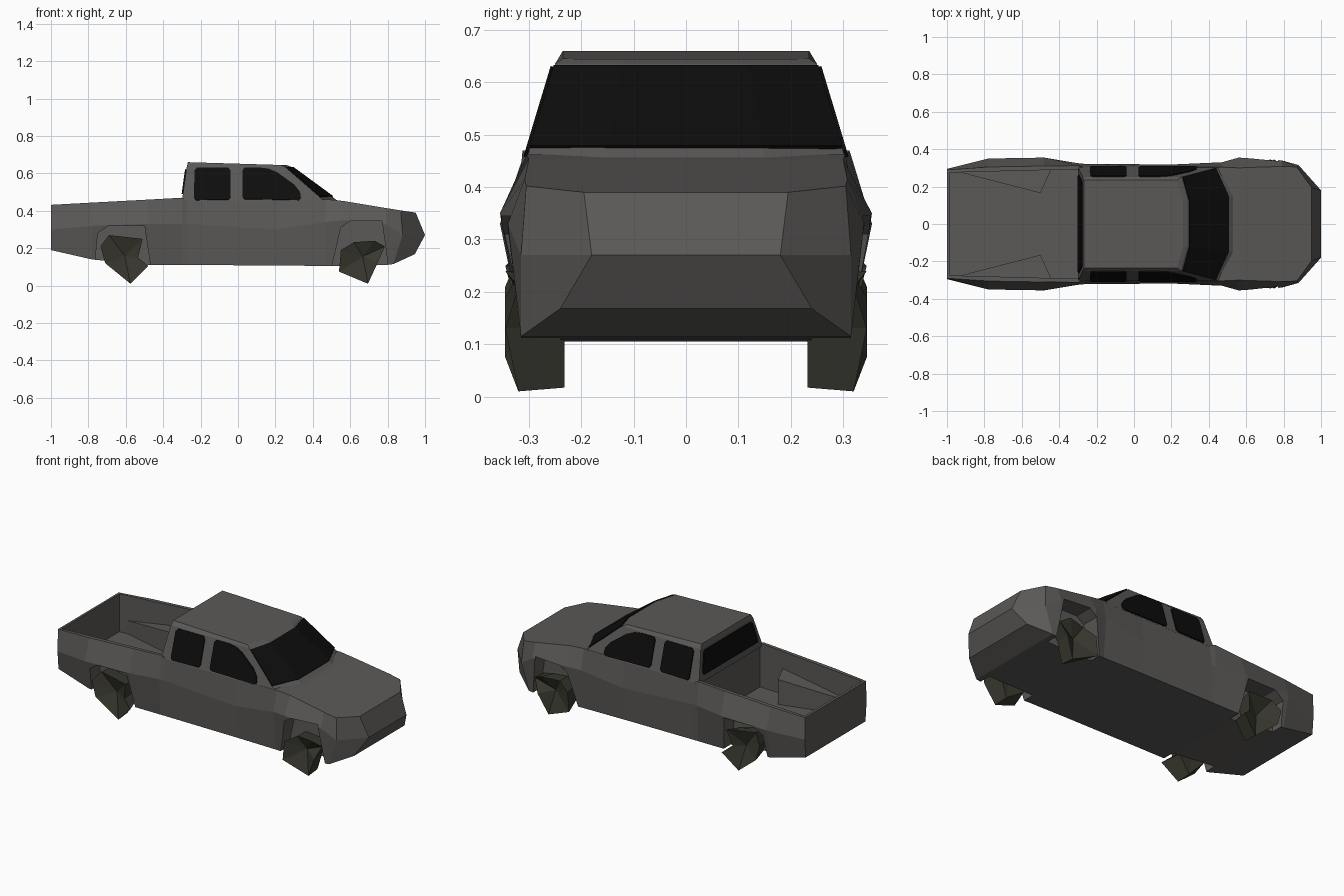
import bpy
import bmesh

cube = bpy.data.objects.get("Cube")
if cube:
    bpy.data.objects.remove(cube, do_unlink=True)


def material(name, r, g, b):
    m = bpy.data.materials.new(name)
    m.use_nodes = True
    m.diffuse_color = (r, g, b, 1)
    bsdf = next(n for n in m.node_tree.nodes if n.type == 'BSDF_PRINCIPLED')
    bsdf.inputs["Base Color"].default_value = (r, g, b, 1)
    bsdf.inputs["Roughness"].default_value = 0.8
    return m


PAINT = material("warm_grey_paint", 0.105, 0.1, 0.096)
GLASS = material("black_glass", 0.004, 0.004, 0.004)
RUBBER = material("olive_rubber", 0.042, 0.042, 0.03)


def make(name, verts, faces, mat):
    mesh = bpy.data.meshes.new(name)
    mesh.from_pydata(verts, [], faces)
    bm = bmesh.new()
    bm.from_mesh(mesh)
    bmesh.ops.recalc_face_normals(bm, faces=bm.faces)
    bm.to_mesh(mesh)
    bm.free()
    mesh.materials.append(mat)
    obj = bpy.data.objects.new(name, mesh)
    bpy.context.collection.objects.link(obj)
    return obj


def ring(half):
    """Close a half outline by mirroring it across y = 0."""
    return half + [(x, -y, z) for x, y, z in reversed(half)]


def bridge(rings, closed=True):
    """Quads between consecutive rings."""
    n = len(rings[0])
    return [(r * n + i, r * n + (i + 1) % n, (r + 1) * n + (i + 1) % n, (r + 1) * n + i)
            for r in range(len(rings) - 1) for i in range(n if closed else n - 1)]


def loft(name, rings, mat, end_caps=None):
    n = len(rings[0])
    last = (len(rings) - 1) * n
    caps = end_caps or [tuple(range(n))]
    faces = bridge(rings) + [tuple(range(n))] + [tuple(last + i for i in c) for c in caps]
    return make(name, [v for r in rings for v in r], faces, mat)


def combine(target, tool, operation):
    mod = target.modifiers.new(operation.lower(), 'BOOLEAN')
    mod.operation = operation
    mod.solver = 'EXACT'
    mod.object = tool
    tool.hide_render = True
    bpy.context.view_layer.objects.active = target
    bpy.ops.object.modifier_apply(modifier=mod.name)
    bpy.data.objects.remove(tool, do_unlink=True)


def plate(name, points, faces=None):
    obj = make(name, points, faces or [tuple(range(len(points)))], GLASS)
    mod = obj.modifiers.new("thickness", 'SOLIDIFY')
    mod.thickness = 0.008
    mod.offset = 0
    return obj


# Lower body: x, then (half width, height) of sill, flare and rail
sections = [
    (-1.0, (.285, .19), (.295, .30), (.29, .432)),
    (-.78, (.31, .14), (.35, .32), (.305, .444)),
    (-.48, (.31, .11), (.355, .33), (.31, .46)),
    (-.30, (.31, .11), (.325, .33), (.312, .47)),
    (-.27, (.31, .11), (.322, .33), (.304, .455)),
    (.20, (.31, .108), (.318, .30), (.304, .455)),
    (.47, (.31, .105), (.33, .34), (.304, .462)),
    (.56, (.315, .105), (.355, .35), (.30, .453)),
    (.79, (.315, .11), (.34, .33), (.308, .415)),
]
rings = [ring([(x, y, z) for y, z in pts]) for x, *pts in sections]
rings.append(ring([(.83, .315, .115), (.88, .315, .27), (.87, .305, .402)]))
rings.append(ring([(.945, .24, .168), (1.0, .18, .27), (.95, .195, .39)]))
body = loft("lower_body", rings, PAINT, [(0, 1, 4, 5), (1, 2, 3, 4)])

# Open cargo bed
bed = [ring([(-.985, .275, z), (-.29, .293, z)]) for z in (.205, .6)]
combine(body, loft("bed_cutter", bed, PAINT), 'DIFFERENCE')

# Wheel housings inside the bed, then the arches cut from outside
rear_arch = [(-.77, .05), (-.75, .28), (-.69, .32), (-.50, .32), (-.46, .05)]
front_arch = [(.49, .05), (.55, .31), (.60, .345), (.77, .345), (.81, .05)]
for s in (1, -1):
    low = [(-.965, s * .285, .195), (-.5, s * .165, .195), (-.44, s * .297, .195)]
    high = [(x, y, z) for (x, y, _), z in zip(low, (.28, .355, .36))]
    combine(body, loft("wheel_housing", [low, high], PAINT), 'UNION')
for s in (1, -1):
    for arch in (rear_arch, front_arch):
        sides = [[(x, s * y, z) for x, z in arch] for y in (.24, .45)]
        combine(body, loft("arch_cutter", sides, PAINT), 'DIFFERENCE')

# Cab
BELT, EAVE = .452, .635
lower = [(-.30, .305, BELT), (.46, .305, BELT), (.535, .15, BELT)]
upper = [(-.274, .25, EAVE), (.25, .25, EAVE), (.285, .12, EAVE)]
roof = [(-.268, .235, .66), (.23, .235, .645), (.262, .12, .644)]
loft("cab", [ring(lower), ring(upper), ring(roof)], PAINT)


def between(a, b, z, push=0.0):
    t = (z - BELT) / (EAVE - BELT)
    x, y, _ = (p + (q - p) * t for p, q in zip(a, b))
    return (x + push, y, z)


# Windscreen wraps around the bowed front of the cab
screen = [ring([between(lower[i], upper[i], z, .004) for i in (1, 2)]) for z in (.476, .63)]
plate("windscreen", [v for r in screen for v in r], bridge(screen, closed=False))

# Rear window
back = [between(lower[0], upper[0], z, -.003) for z in (.49, .505, .61, .622)]
inset = (.04, .028, .024, .034)
plate("rear_window", ring([(x, y - d, z) for (x, y, z), d in zip(back, inset)]))

# Side windows
rear_pane = [(-.225, .457), (-.05, .46), (-.04, .472), (-.04, .615), (-.052, .63),
             (-.22, .63), (-.233, .615), (-.235, .47)]
front_pane = [(.035, .462), (.18, .46), (.325, .457), (.336, .47), (.332, .50), (.30, .54),
              (.21, .605), (.165, .624), (.12, .63), (.035, .63), (.024, .615), (.024, .475)]
for side, s in (("left", 1), ("right", -1)):
    for label, pane in (("rear", rear_pane), ("front", front_pane)):
        pts = [(x, s * (between(lower[0], upper[0], z)[1] + .003), z) for x, z in pane]
        plate(f"{label}_{side}_window", pts)

# Crumpled low-poly wheels: irregular tread, dished outer face
front_tread = [(.54, .075), (.695, .01), (.75, .13), (.785, .21), (.73, .24), (.62, .232), (.55, .19)]
rear_tread = [(-.71, .12), (-.575, .01), (-.48, .105), (-.535, .15), (-.51, .25), (-.69, .27), (-.735, .21)]
for side, s in (("left", 1), ("right", -1)):
    for label, tread in (("front", front_tread), ("rear", rear_tread)):
        n = len(tread)
        cx = sum(p[0] for p in tread) / n
        cz = sum(p[1] for p in tread) / n
        outer = [(x, s * (.345 - .025 * (i % 2)), z) for i, (x, z) in enumerate(tread)]
        inner = []
        for i, (x, z) in enumerate(tread):
            k = .95 if i % 2 else .75
            inner.append((cx + (x - cx) * k, s * .232, cz + (z - cz) * k))
        hub = [(cx, s * .29, cz), (cx, s * .24, cz)]
        faces = bridge([outer, inner])
        for i in range(n):
            j = (i + 1) % n
            faces += [(i, j, 2 * n), (n + i, n + j, 2 * n + 1)]
        make(f"{label}_{side}_wheel", outer + inner + hub, faces, RUBBER)
